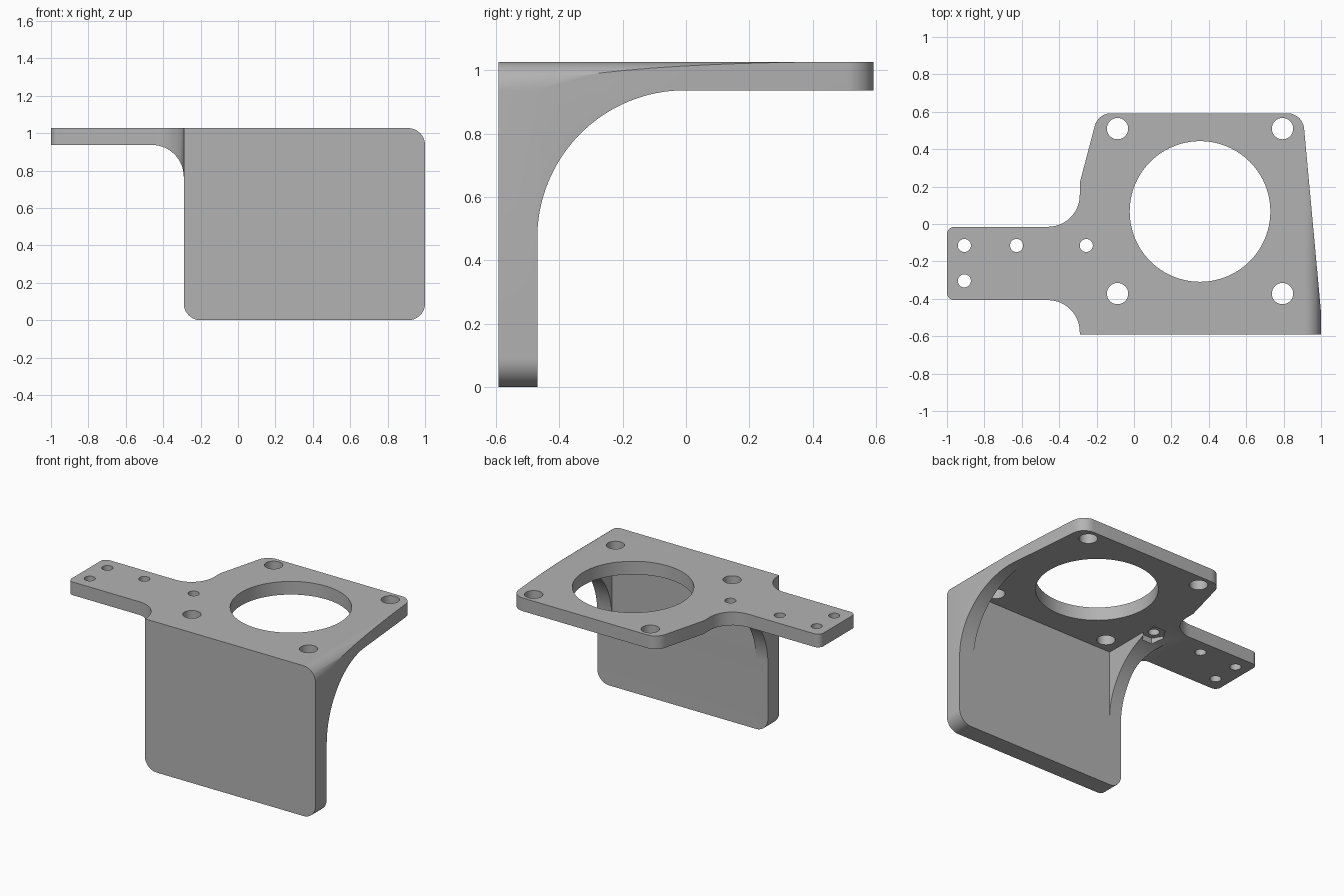
import bpy
import bmesh
from math import acos, atan2, cos, pi, sin, tan
from mathutils import Vector

if "Cube" in bpy.data.objects:
    bpy.data.objects.remove(bpy.data.objects["Cube"])

TOP, UNDER = 1.027, 0.937      # plate faces
FRONT, BACK = -0.592, -0.47    # upright faces
LEFT_IN, RIGHT_IN = 0.89, -0.2  # inner faces of the gussets
SIDE = -0.29                   # outer face of the gusset beside the arm


def rounded(corners, steps=14):
    """Polygon from (u, v, radius) corners, each rounded by its radius."""
    pts = []
    for i, (u, v, r) in enumerate(corners):
        p = Vector((u, v))
        if r == 0:
            pts.append(p)
            continue
        a = (Vector(corners[i - 1][:2]) - p).normalized()
        b = (Vector(corners[(i + 1) % len(corners)][:2]) - p).normalized()
        half = acos(a.dot(b)) / 2
        centre = p + (a + b).normalized() * (r / sin(half))
        d0 = p + a * (r / tan(half)) - centre
        d1 = p + b * (r / tan(half)) - centre
        start = atan2(d0.y, d0.x)
        sweep = (atan2(d1.y, d1.x) - start + pi) % (2 * pi) - pi
        for k in range(steps + 1):
            t = start + sweep * k / steps
            pts.append(centre + Vector((cos(t), sin(t))) * r)
    return pts


def prism(name, pts, axis, lo, hi):
    """Extrude a 2D outline along an axis."""
    place = {"x": lambda p, d: (d, p.x, p.y),
             "y": lambda p, d: (p.x, d, p.y),
             "z": lambda p, d: (p.x, p.y, d)}[axis]
    bm = bmesh.new()
    face = bm.faces.new([bm.verts.new(place(p, lo)) for p in pts])
    ext = bmesh.ops.extrude_face_region(bm, geom=[face])
    verts = [e for e in ext["geom"] if isinstance(e, bmesh.types.BMVert)]
    shift = Vector(place(Vector((0, 0)), hi - lo))
    bmesh.ops.translate(bm, verts=verts, vec=shift)
    bmesh.ops.recalc_face_normals(bm, faces=bm.faces)
    mesh = bpy.data.meshes.new(name)
    bm.to_mesh(mesh)
    bm.free()
    obj = bpy.data.objects.new(name, mesh)
    bpy.context.collection.objects.link(obj)
    return obj


def circle(x, y, r, n):
    return [Vector((x + r * cos(2 * pi * k / n), y + r * sin(2 * pi * k / n)))
            for k in range(n)]


def combine(target, tool, operation):
    """Apply a boolean and discard the tool."""
    tool.hide_render = True
    mod = target.modifiers.new("cut", "BOOLEAN")
    mod.operation = operation
    mod.solver = "EXACT"
    mod.object = tool
    bpy.context.view_layer.objects.active = target
    bpy.ops.object.modifier_apply(modifier=mod.name)
    bpy.data.objects.remove(tool)


# Plan outline: mounting plate with the side arm
plan = rounded([
    (-1, -0.407, 0.04), (SIDE, -0.407, 0.17), (SIDE, FRONT, 0),
    (1.011, FRONT, 0), (0.902, -FRONT, 0.09), (-0.192, -FRONT, 0.09),
    (SIDE, 0.22, 0), (SIDE, -0.015, 0.17), (-1, -0.015, 0.04)])
bracket = prism("bracket", plan, "z", -0.1, TOP + 0.1)

# Front outline: upright panel, fillet below the arm, rounded corners
front = rounded([
    (-1.1, UNDER, 0), (SIDE, UNDER, 0.17), (SIDE, 0, 0.09),
    (1, 0, 0.09), (1, TOP, 0.09), (-1.1, TOP, 0)])
combine(bracket, prism("front_outline", front, "y", -0.8, 0.8), "INTERSECT")

# Side outline: sweeping gusset curve
side = rounded([(BACK, -0.2, 0), (BACK, UNDER, 0.467),
                (0.8, UNDER, 0), (0.8, -0.2, 0)], 32)
combine(bracket, prism("gusset_curve", side, "x", -1.2, 1.2), "DIFFERENCE")

# Open space between the two gussets
space = rounded([(RIGHT_IN, BACK, 0), (LEFT_IN, BACK, 0),
                 (LEFT_IN, 0.8, 0), (RIGHT_IN, 0.8, 0)])
combine(bracket, prism("inner_space", space, "z", -0.2, UNDER), "DIFFERENCE")

# Nut pocket below the arm root
combine(bracket, prism("nut_pocket", circle(-0.255, -0.115, 0.075, 6), "z",
                       0.5, UNDER + 0.004), "DIFFERENCE")

# Large opening, corner screw holes and small arm holes
holes = [(0.353, 0.067, 0.376, 96)]
holes += [(x, y, 0.057, 40) for x in (-0.088, 0.794) for y in (-0.372, 0.51)]
holes += [(x, y, 0.035, 32) for x, y in
          ((-0.907, -0.115), (-0.907, -0.304), (-0.628, -0.115), (-0.255, -0.115))]
for x, y, r, n in holes:
    combine(bracket, prism("hole", circle(x, y, r, n), "z", 0.5, 1.3), "DIFFERENCE")

# Single grey finish
grey = bpy.data.materials.new("grey")
grey.use_nodes = True
colour = (0.45, 0.45, 0.45, 1)
grey.diffuse_color = colour
grey.node_tree.nodes["Principled BSDF"].inputs["Base Color"].default_value = colour
bracket.data.materials.clear()
bracket.data.materials.append(grey)

bpy.ops.object.select_all(action="DESELECT")
bracket.select_set(True)
bpy.context.view_layer.objects.active = bracket
bpy.ops.object.shade_smooth_by_angle(angle=pi / 6)
